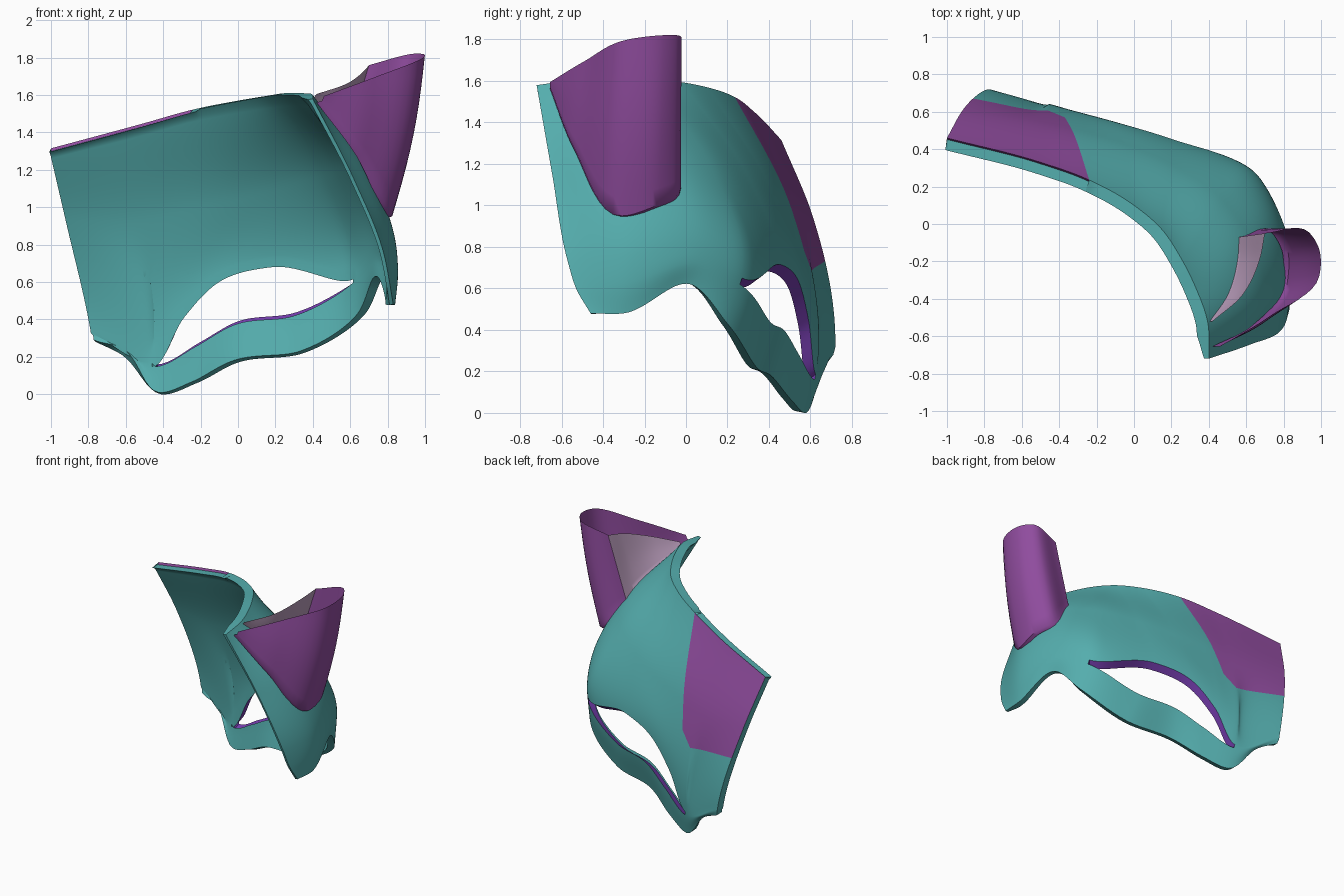
import bpy, bmesh, math
from mathutils import Vector

if "Cube" in bpy.data.objects:
    bpy.data.objects.remove(bpy.data.objects["Cube"])


def material(name, rgb):
    m = bpy.data.materials.new(name)
    m.diffuse_color = (*rgb, 1)
    m.use_nodes = True
    m.node_tree.nodes["Principled BSDF"].inputs["Base Color"].default_value = m.diffuse_color
    return m


TEAL = material("teal", (0.09, 0.42, 0.42))
PURPLE = material("purple", (0.28, 0.073, 0.345))
VIOLET = material("violet", (0.19, 0.05, 0.45))
LILAC = material("lilac", (0.48, 0.33, 0.49))


def spline(points, steps):
    """Smooth curve through the points, steps[i] samples per span."""
    p = [Vector(q) for q in points]
    d = [max((b - a).length, 1e-4) for a, b in zip(p, p[1:])]
    s = [(b - a) / h for a, b, h in zip(p, p[1:], d)]
    m = [s[0]] + [(s[i] * d[i - 1] + s[i - 1] * d[i]) / (d[i] + d[i - 1])
                  for i in range(1, len(s))] + [s[-1]]
    out = [p[0]]
    for i, n in enumerate(steps):
        for k in range(1, n + 1):
            t = k / n
            out.append(p[i] * (2*t**3 - 3*t*t + 1) + m[i] * d[i] * (t**3 - 2*t*t + t)
                       + p[i + 1] * (3*t*t - 2*t**3) + m[i + 1] * d[i] * (t**3 - t*t))
    return out


def finish(bm, name, mats, angle=40):
    me = bpy.data.meshes.new(name)
    bm.to_mesh(me)
    bm.free()
    for m in mats:
        me.materials.append(m)
    me.shade_smooth()
    me.set_sharp_from_angle(angle=math.radians(angle))
    ob = bpy.data.objects.new(name, me)
    bpy.context.collection.objects.link(ob)
    return ob


# Guide curves of the curved shell, left end to front-right end
top = [(-1, .46, 1.315), (-.5, .33, 1.45), (-.25, .24, 1.52), (0, .1, 1.57), (.15, -.03, 1.595),
       (.25, -.18, 1.61), (.33, -.34, 1.61), (.395, -.53, 1.605), (.40, -.72, 1.58)]
middle = [(-.915, .61, .95), (-.47, .54, .95), (-.26, .49, 1.0), (-.03, .42, 1.05), (.21, .31, 1.12),
          (.48, .12, 1.20), (.62, -.09, 1.24), (.70, -.40, 1.19), (.62, -.645, 1.15)]
hole_top = [(-.775, .72, .35), (-.43, .625, .185), (-.27, .59, .45), (-.08, .54, .64), (.2, .455, .715),
            (.65, .27, .65), (.77, .06, .8), (.85, -.27, .76), (.785, -.57, .73)]
hole_low = [(-.77, .72, .32), (-.425, .62, .16), (-.2, .545, .28), (0, .48, .39), (.3, .41, .435),
            (.655, .26, .62), (.78, .05, .72), (.855, -.28, .63), (.81, -.53, .6)]
bottom = [(-.76, .71, .28), (-.62, .66, .21), (-.41, .58, 0), (-.22, .51, .06), (0, .42, .17),
          (.35, .34, .22), (.68, .2, .43), (.775, .02, .62), (.84, -.3, .48), (.83, -.46, .48)]

# Shell: loft the guides, leave the window open, then thicken inward
NU, NV = 16, [22, 22, 4, 8]
rows = [spline(r, [NU] * 8) for r in (top, middle, hole_top, hole_low)]
rows.append(spline(bottom, [NU // 2] * 2 + [NU] * 7))
columns = [spline(c, NV) for c in zip(*rows)]
hole_u, hole_v = range(NU, 5 * NU), range(44, 48)

bm = bmesh.new()
on_hole, on_front = set(), {}
grid = [[bm.verts.new(p) for p in c] for c in columns]
on_top = {c[0] for c in grid}
last = len(grid) - 1
for i, col in enumerate(grid):
    for j, v in enumerate(col):
        on_front[v] = max(0, 1 - (last - i) / 10)
        if NU <= i <= 5 * NU and j in (44, 48) or i in (NU, 5 * NU) and 44 <= j <= 48:
            on_hole.add(v)
for i in range(last):
    for j in range(len(grid[0]) - 1):
        if not (i in hole_u and j in hole_v):
            bm.faces.new((grid[i][j], grid[i + 1][j], grid[i + 1][j + 1], grid[i][j + 1]))
for v in [v for v in bm.verts if not v.link_faces]:
    bm.verts.remove(v)

# Clean outline for the painted back panel: (point, direction pointing outside the panel)
panel = [(Vector((-.37, 0, .78)), Vector((.74, 0, -.13)).normalized()),
         (Vector((-.37, 0, .78)), Vector((.10, 0, -.09)).normalized()),
         (Vector((-.46, 0, .68)), Vector((-.13, 0, -1)).normalized())]
for co, no in panel:
    near = [f for f in bm.faces if f.calc_center_median().x < -.12 and f.calc_center_median().z > .62]
    geom = set(near) | {e for f in near for e in f.edges} | {v for f in near for v in f.verts}
    bmesh.ops.bisect_plane(bm, geom=list(geom), dist=1e-5, plane_co=co, plane_no=no)
on_top |= {v for v in bm.verts if v.is_boundary and v.co.z > 1.45 and v.co.x < -.15}


def in_panel(c):
    return all((c - co).dot(no) < 1e-5 for co, no in panel)


bm.normal_update()
if sum(f.normal.dot(Vector((.5, 1, 0))) for f in bm.faces) < 0:
    bmesh.ops.reverse_faces(bm, faces=bm.faces[:])
bm.normal_update()
outer = bm.faces[:]
rim = [e.link_loops[0] for e in bm.edges if e.is_boundary]
rim = [(l.vert, l.link_loop_next.vert) for l in rim]


def flat(v):
    return Vector((v.normal.x, v.normal.y, 0)).normalized()


def inward(v):
    """Wall thickness: nearly level along the top, tilted down in the window, thin at the front."""
    if v in on_top:
        d = flat(v) * .065 + Vector((0, 0, .02 if v.co.x < -.2 else .01))
    elif v in on_hole:
        d = flat(v) * .05 + Vector((0, 0, .035))
    else:
        d = v.normal * .05
    return v.co - d * (1 - .6 * on_front.get(v, 0))


source = bm.verts[:]
inner = {v: bm.verts.new(inward(v)) for v in source}
lip = {v: bm.verts.new(v.co - flat(v) * .008 - Vector((0, 0, .016)))
       for v in source if v in on_top and in_panel(v.co)}
for f in outer:
    f.material_index = int(in_panel(f.calc_center_median()))
    bm.faces.new([inner[v] for v in reversed(f.verts)])
for a, b in rim:
    if a in lip and b in lip:                                   # panel's purple top lip
        bm.faces.new((b, a, lip[a], lip[b])).material_index = 1
        bm.faces.new((lip[b], lip[a], inner[a], inner[b]))
    else:
        f = bm.faces.new((b, a, inner[a], inner[b]))
        f.material_index = 2 if a in on_hole and b in on_hole else 0
for v in bm.verts:
    v.co.z = max(v.co.z, 0)
finish(bm, "curved_shell", [TEAL, PURPLE, VIOLET])


# Scoop: thin open-topped pocket standing off the right side, its foot sunk into the shell
def wall(name, upper, lower, mat, bulge):
    n = [8] * (len(upper) - 1)
    a, b = spline(upper, n), spline(lower, n)
    bm = bmesh.new()
    g = []
    for i, (p, q) in enumerate(zip(a, b)):
        out = bulge * math.sin(math.pi * i / (len(a) - 1))
        line = [p.lerp(q, k / 10) + Vector((out * math.sin(math.pi * k / 10), 0, 0)) for k in range(11)]
        line.append(q + Vector((-.03, 0, -.01)))
        g.append([bm.verts.new(c) for c in line])
    for c, d in zip(g, g[1:]):
        for j in range(11):
            bm.faces.new((c[j], c[j + 1], d[j + 1], d[j]))
    return finish(bm, name, [mat], 50)


wall("scoop_outer_wall",
     [(.46, -.655, 1.595), (.73, -.49, 1.695), (.99, -.28, 1.80), (.985, -.12, 1.82),
      (.93, -.04, 1.82), (.70, -.05, 1.76)],
     [(.45, -.655, 1.57), (.665, -.54, 1.28), (.82, -.31, .95), (.82, -.14, 1.0),
      (.77, -.05, 1.04), (.56, -.07, 1.29)],
     PURPLE, .025)
wall("scoop_inner_wall",
     [(.70, -.05, 1.76), (.675, -.18, 1.73), (.58, -.38, 1.66), (.42, -.52, 1.605)],
     [(.56, -.07, 1.29), (.55, -.2, 1.36), (.50, -.38, 1.46), (.40, -.52, 1.58)],
     LILAC, .01)
